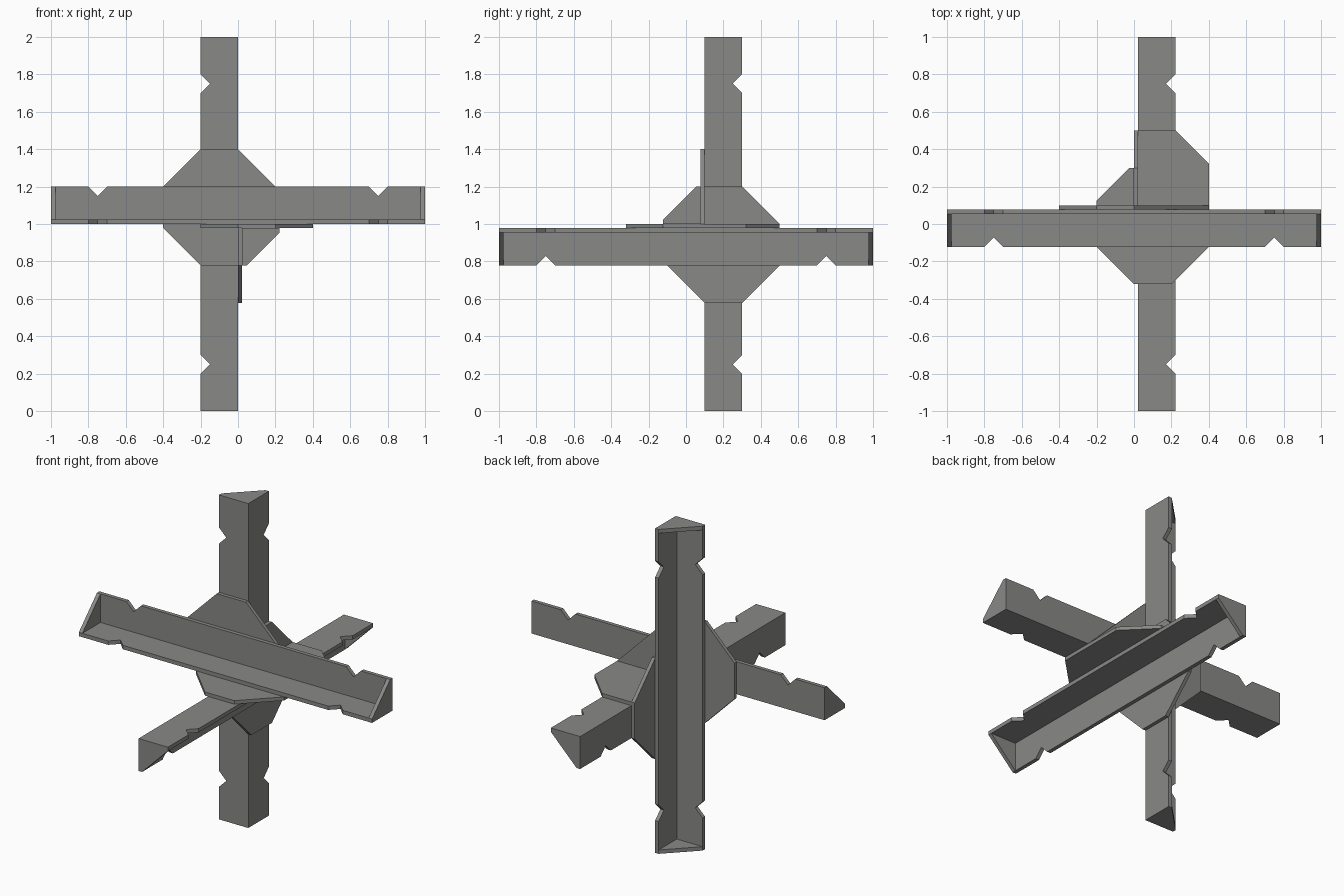
import bpy, bmesh
from mathutils import Vector

if "Cube" in bpy.data.objects:
    bpy.data.objects.remove(bpy.data.objects["Cube"])

W, T = 0.2, 0.024          # flange width and thickness of the angle beams
X, Y, Z = Vector((1, 0, 0)), Vector((0, 1, 0)), Vector((0, 0, 1))

steel = bpy.data.materials.new("grey steel")
steel.diffuse_color = (0.25, 0.255, 0.245, 1)
steel.use_nodes = True
steel.node_tree.nodes["Principled BSDF"].inputs["Base Color"].default_value = steel.diffuse_color


def prism(bm, outline, depth):
    """Extrude a flat 3D outline along the depth vector."""
    face = bm.faces.new([bm.verts.new(p) for p in outline])
    res = bmesh.ops.extrude_face_region(bm, geom=[face], use_keep_orig=True)
    verts = [g for g in res["geom"] if isinstance(g, bmesh.types.BMVert)]
    bmesh.ops.translate(bm, verts=verts, vec=depth)


def finish(bm, name):
    bmesh.ops.recalc_face_normals(bm, faces=bm.faces[:])
    mesh = bpy.data.meshes.new(name)
    bm.to_mesh(mesh)
    bm.free()
    mesh.materials.append(steel)
    bpy.context.collection.objects.link(bpy.data.objects.new(name, mesh))


def beam(name, centre, axis, u, v):
    """L-shaped beam: corner line through centre, flanges along u and v."""
    bm = bmesh.new()
    c = Vector(centre)
    for side, thick, start in ((u, v, 0), (v, u, T)):
        # flange with V notches in its free edge
        flat = [(-1, start), (1, start), (1, W), (0.8, W), (0.75, W - 0.05), (0.7, W),
                (-0.7, W), (-0.75, W - 0.05), (-0.8, W), (-1, W)]
        prism(bm, [c + axis * a + side * b for a, b in flat], thick * T)
    # triangular end caps
    for s in (-1, 1):
        tri = [(T, T), (W, T), (T, W)]
        prism(bm, [c + axis * s + u * a + v * b for a, b in tri], axis * (-s * T))
    finish(bm, name)


def gusset(name, a, b, base, depth, outline):
    bm = bmesh.new()
    prism(bm, [a * p + b * q + base for p, q in outline], depth)
    finish(bm, name)


# three crossing beams
beam("beam_across", (0, 0.078, 1.0), X, -Y, Z)
beam("beam_lengthwise", (0.022, 0, 0.978), Y, X, -Z)
beam("beam_upright", (0, 0.1, 1.0), Z, -X, Y)

# joining plates between each pair of beams
gusset("gusset_horizontal", X, Y, Z * 0.978, Z * 0.022,
       [(-0.2, -0.122), (0, -0.322), (0.2, -0.322), (0.4, -0.122), (0.4, 0.322),
        (0.222, 0.5), (0.022, 0.5), (0.022, 0.078), (-0.2, 0.078)])
gusset("gusset_front", X, Z, Y * 0.078, Y * 0.022,
       [(-0.2, 1.4), (0, 1.4), (0.4, 1.0), (0, 1.0), (0, 0.778),
        (-0.2, 0.778), (-0.4, 0.978), (-0.4, 1.2)])
gusset("gusset_side", Y, Z, Vector((0, 0, 0)), X * 0.022,
       [(0.1, 0.578), (0.3, 0.578), (0.5, 0.778), (0.5, 1.0), (0.3, 1.2),
        (0.1, 1.2), (0.1, 0.978), (-0.1, 0.978), (-0.1, 0.778)])
